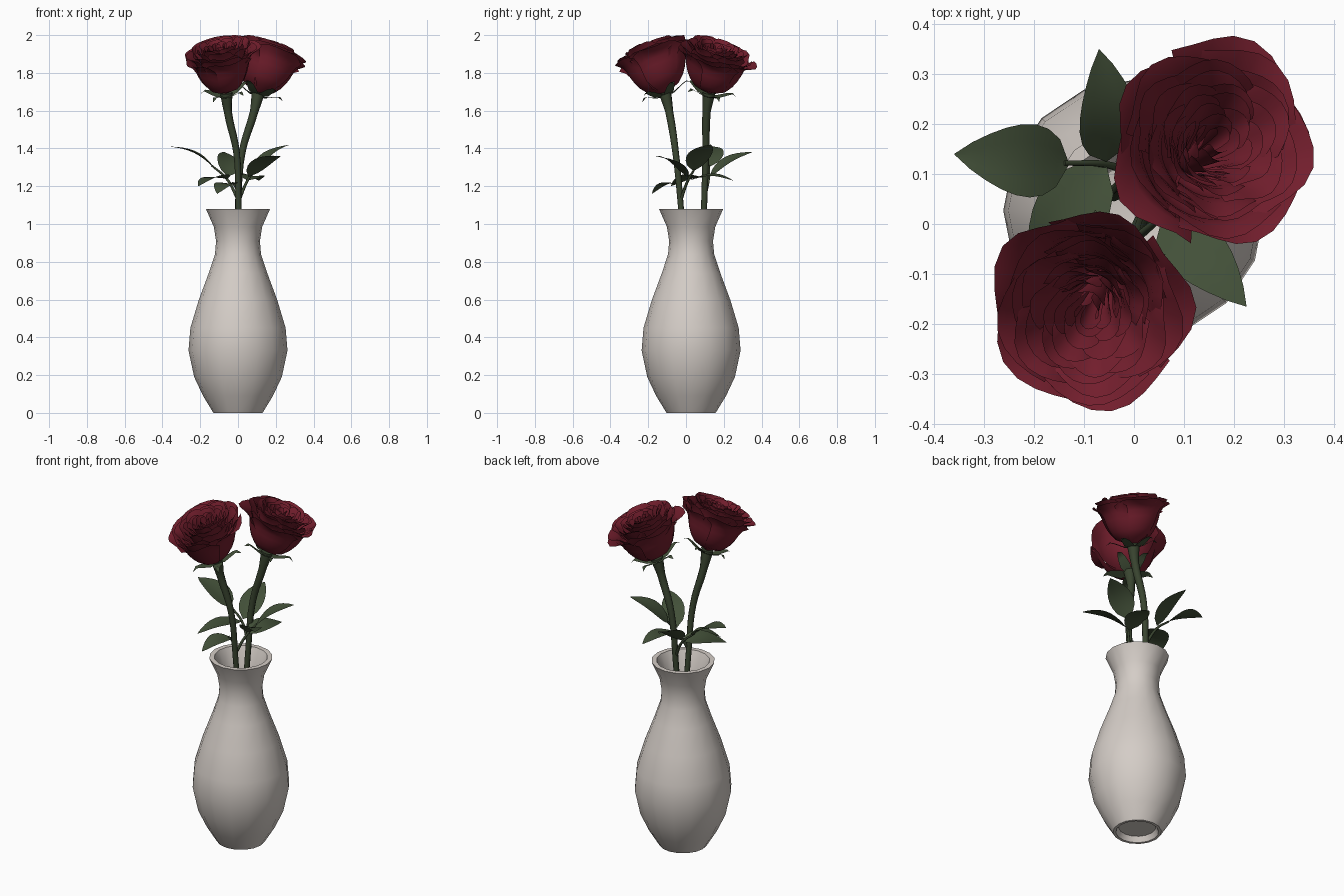
import bpy, bmesh, math, random
from mathutils import Vector, Matrix

if "Cube" in bpy.data.objects:
    bpy.data.objects.remove(bpy.data.objects["Cube"])

random.seed(4)


def material(name, rgb):
    m = bpy.data.materials.new(name)
    m.diffuse_color = (*rgb, 1)
    m.use_nodes = True
    m.node_tree.nodes["Principled BSDF"].inputs["Base Color"].default_value = m.diffuse_color
    return m


CERAMIC = material("warm_white_ceramic", (0.66, 0.61, 0.57))
RED = material("deep_red_petal", (0.17, 0.013, 0.026))
LEAF = material("leaf_green", (0.055, 0.08, 0.04))
STEM = material("stem_green", (0.042, 0.06, 0.03))


def smooth(ob, angle):
    bpy.ops.object.select_all(action='DESELECT')
    ob.select_set(True)
    bpy.context.view_layer.objects.active = ob
    bpy.ops.object.shade_smooth_by_angle(angle=math.radians(angle))


def mesh_object(name, bm, mat, angle=40):
    me = bpy.data.meshes.new(name)
    bm.to_mesh(me)
    bm.free()
    me.materials.append(mat)
    ob = bpy.data.objects.new(name, me)
    bpy.context.collection.objects.link(ob)
    smooth(ob, angle)
    return ob


def add_grid(bm, rows):
    """Skin a list of point rows with quads."""
    vs = [[bm.verts.new(p) for p in row] for row in rows]
    for a, b in zip(vs, vs[1:]):
        for i in range(len(a) - 1):
            bm.faces.new((a[i], a[i + 1], b[i + 1], b[i]))


def tube(name, points, radii):
    """Tapered round stalk through the points."""
    cu = bpy.data.curves.new(name, 'CURVE')
    cu.dimensions = '3D'
    cu.bevel_depth = 1
    cu.bevel_resolution = 2
    cu.use_fill_caps = True
    cu.resolution_u = 5
    sp = cu.splines.new('BEZIER')
    sp.bezier_points.add(len(points) - 1)
    for bp, p, r in zip(sp.bezier_points, points, radii):
        bp.co, bp.radius = p, r
        bp.handle_left_type = bp.handle_right_type = 'AUTO'
    ob = bpy.data.objects.new(name, cu)
    bpy.context.collection.objects.link(ob)
    cu.materials.append(STEM)
    bpy.ops.object.select_all(action='DESELECT')
    ob.select_set(True)
    bpy.context.view_layer.objects.active = ob
    bpy.ops.object.convert(target='MESH')
    smooth(bpy.context.view_layer.objects.active, 50)


# Vase: outer wall, rim, inner wall and recessed foot, turned in 16 sides
profile = [(0, 0.03), (0.10, 0.03), (0.115, 0), (0.13, 0), (0.185, 0.09), (0.232, 0.19),
           (0.262, 0.33), (0.252, 0.45), (0.207, 0.6), (0.155, 0.74), (0.122, 0.84),
           (0.116, 0.91), (0.128, 0.985), (0.17, 1.08), (0.143, 1.08), (0.105, 0.985),
           (0.092, 0.9), (0.13, 0.74), (0.18, 0.6), (0.235, 0.38), (0.2, 0.16), (0, 0.06)]
bm = bmesh.new()
N = 16
add_grid(bm, [[(r * math.cos(2 * math.pi * i / N), 0.027 + r * math.sin(2 * math.pi * i / N), z)
               for r, z in profile] for i in range(N + 1)])
bmesh.ops.remove_doubles(bm, verts=bm.verts, dist=0.0005)
bmesh.ops.recalc_face_normals(bm, faces=bm.faces)
mesh_object("vase", bm, CERAMIC, 42)


def leaf_rows(base, tip, width, arch=0.03, roll=0.0, fold=0.12):
    """Pointed leaf blade with a folded midrib and an arched length."""
    base, tip = Vector(base), Vector(tip)
    d = tip - base
    side = d.cross(Vector((0, 0, 1))).normalized()
    side = Matrix.Rotation(roll, 3, d.normalized()) @ side
    up = side.cross(d).normalized()
    rows = []
    for k in range(9):
        t = k / 8
        w = width / 2 * max(0.01, math.sin(math.pi * t ** 0.8) ** 0.8 * (1 - 0.12 * t))
        mid = base + d * t + up * arch * math.sin(math.pi * t)
        rows.append([mid + side * w * u + up * fold * w * abs(u) for u in (-1, -0.5, 0, 0.5, 1)])
    return rows


# Rose rings: petals, radius, height, lip flare, half width, lean
RINGS = [(5, 0.172, 0.225, 0.040, 0.80, 0.25), (5, 0.160, 0.240, 0.032, 0.78, 0.30),
         (6, 0.140, 0.255, 0.026, 0.68, 0.40), (6, 0.120, 0.262, 0.022, 0.66, 0.50),
         (7, 0.098, 0.264, 0.018, 0.60, 0.60), (6, 0.076, 0.262, 0.014, 0.66, 0.65),
         (5, 0.055, 0.258, 0.010, 0.75, 0.70), (4, 0.035, 0.254, 0.006, 0.90, 0.70),
         (3, 0.016, 0.250, 0.003, 1.10, 0.70)]


def petal_rows(a0, R, h, flare, half, lean):
    rows = []
    for k in range(8):
        v = k / 7
        width = half * (0.75 + 0.25 * math.sin(math.pi * min(v, 0.75) / 1.5))
        row = []
        for j in range(9):
            u = j / 4 - 1
            vv = v * (1 - 0.16 * abs(u) ** 3 - 0.02 * math.cos(3 * u))
            cup = math.sqrt(max(0, 1 - (1 - vv) ** 3))
            lip = max(0, (v - 0.7) / 0.3) ** 2 * flare * (1 + 0.35 * math.cos(4 * u))
            r = 0.008 + R * ((1 - lean) * cup + lean * vv) + lip + 0.007 * u * v
            a = a0 + u * width
            row.append(Vector((r * math.cos(a), r * math.sin(a), h * vv - 0.35 * lip)))
        rows.append(row)
    return rows


def rose(name, lean_dir, tilt, lo, hi):
    """Rose head leaning to lean_dir, fitted to the box lo-hi; returns its base point."""
    axis = Vector((-math.sin(lean_dir), math.cos(lean_dir), 0))
    rot = Matrix.Rotation(tilt, 3, axis)
    petals = []
    for i, (n, R, h, fl, half, ln) in enumerate(RINGS):
        for k in range(n):
            a = 2 * math.pi * (k + 0.5 * (i % 2)) / n + 0.3 * i + random.uniform(-.12, .12)
            rows = petal_rows(a, R * random.uniform(.97, 1.04), h * random.uniform(.96, 1.03),
                              fl * random.uniform(.7, 1.3), half, ln)
            petals.append([[rot @ p for p in row] for row in rows])
    pts = [p for rows in petals for row in rows for p in row]
    mn = [min(p[i] for p in pts) for i in range(3)]
    mx = [max(p[i] for p in pts) for i in range(3)]

    def fit(p):
        return Vector([lo[i] + (p[i] - mn[i]) * (hi[i] - lo[i]) / (mx[i] - mn[i])
                       for i in range(3)])

    bm = bmesh.new()
    for rows in petals:
        add_grid(bm, [[fit(p) for p in row] for row in rows])
    mesh_object(name + "_petals", bm, RED, 45)

    # Sepals hugging the cup with tips curling away
    bm = bmesh.new()
    for k in range(5):
        a = 2 * math.pi * k / 5 + 0.4
        rows = []
        for r, z, w in [(0.012, -0.014, 0.018), (0.055, -0.008, 0.03), (0.10, 0.012, 0.024),
                        (0.13, 0.022, 0.013), (0.155, 0.008, 0.001)]:
            rows.append([fit(rot @ Vector((r * math.cos(a) - s * w * math.sin(a),
                                           r * math.sin(a) + s * w * math.cos(a), z)))
                         for s in (-1, 0, 1)])
        add_grid(bm, rows)
    mesh_object(name + "_sepals", bm, LEAF, 60)
    return fit(rot @ Vector((0, 0, 0.0)))


base_a = rose("back_rose", math.radians(38), math.radians(20), (-0.04, -0.04, 1.69), (0.36, 0.377, 2.0))
base_b = rose("front_rose", math.radians(245), math.radians(20), (-0.28, -0.375, 1.69), (0.125, 0.025, 2.0))

# Stems, thickening to a small hip under each flower
radii = [0.015, 0.015, 0.016, 0.018, 0.022, 0.034]
tube("back_stem", [(-0.04, 0.06, 0.2), (-0.015, 0.085, 0.8), (0.0, 0.096, 1.1), (0.022, 0.105, 1.38),
                   base_a + Vector((-0.022, -0.012, -0.1)), base_a], radii)
tube("front_stem", [(0.03, 0.03, 0.2), (0.01, -0.005, 0.8), (0.003, -0.028, 1.1), (-0.008, -0.055, 1.38),
                    base_b + Vector((0.008, 0.022, -0.1)), base_b], radii)

# Leaf sprays: stalk path, then leaves as base, tip, width, roll
SPRAYS = {
    "back_spray": ([(0.0, 0.097, 1.13), (-0.06, 0.12, 1.24), (-0.14, 0.122, 1.31)],
                   [((-0.13, 0.12, 1.30), (-0.36, 0.14, 1.41), 0.155, 0.0),
                    ((-0.055, 0.125, 1.25), (-0.07, 0.35, 1.38), 0.13, 0.3),
                    ((-0.055, 0.115, 1.24), (-0.21, -0.08, 1.20), 0.15, 0.1)]),
    "front_spray": ([(0.003, -0.03, 1.12), (0.05, 0.01, 1.23), (0.09, 0.045, 1.29)],
                    [((0.085, 0.04, 1.28), (0.275, 0.13, 1.42), 0.15, 0.0),
                     ((0.055, 0.005, 1.25), (0.225, -0.165, 1.36), 0.13, -0.2),
                     ((0.05, 0.02, 1.23), (0.11, 0.25, 1.23), 0.13, 0.1)]),
    "low_spray": ([(0.0, -0.03, 1.11), (-0.01, -0.035, 1.19), (-0.03, -0.045, 1.22)],
                  [((-0.025, -0.03, 1.21), (-0.11, -0.18, 1.16), 0.13, 0.0)]),
}
for name, (path, leaves) in SPRAYS.items():
    tube(name + "_stalk", path, [0.009, 0.007, 0.005])
    bm = bmesh.new()
    for b, t, w, roll in leaves:
        add_grid(bm, leaf_rows(b, t, w, 0.025, roll))
    mesh_object(name + "_leaves", bm, LEAF, 60)
